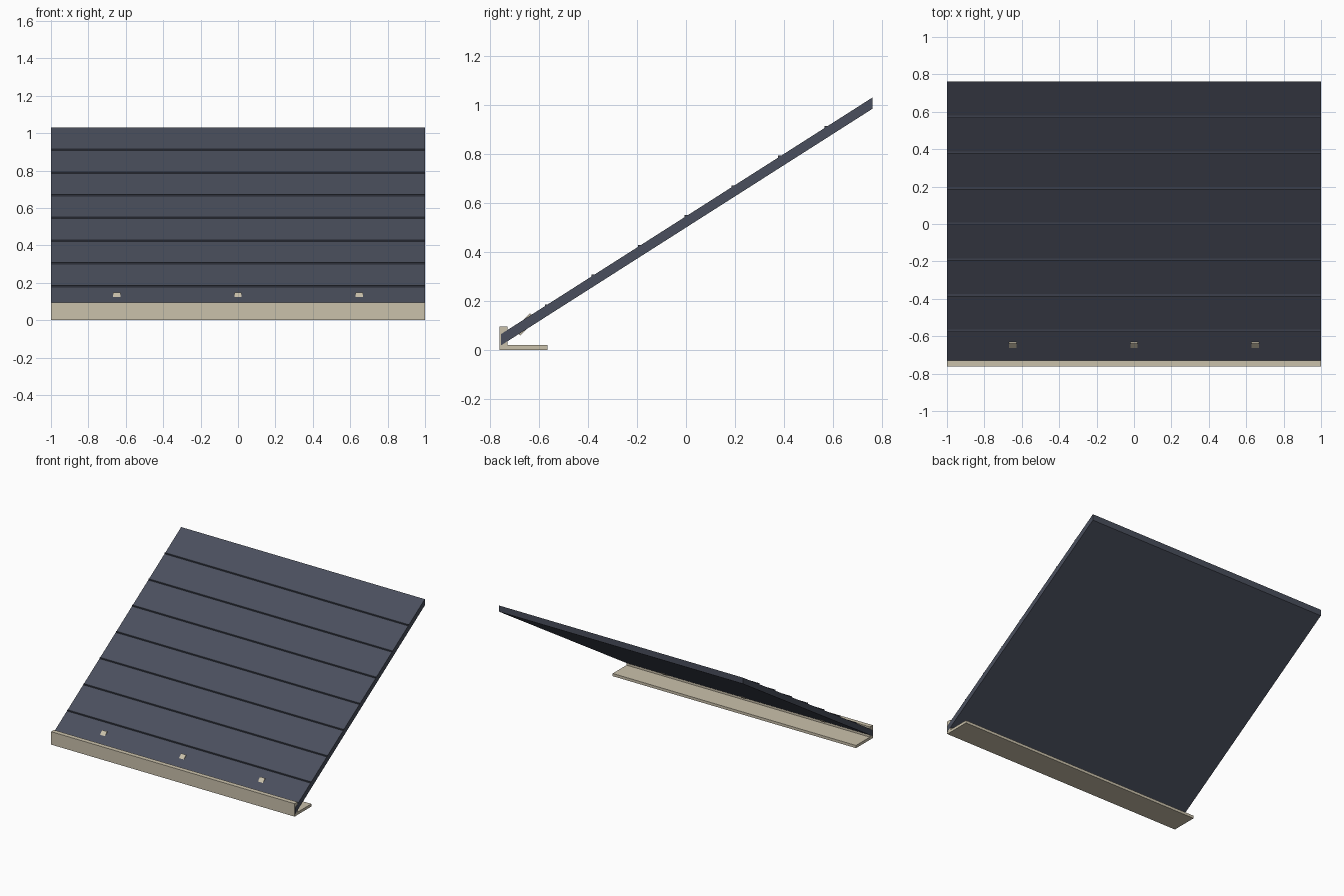
import bpy, bmesh, math

if "Cube" in bpy.data.objects:
    bpy.data.objects.remove(bpy.data.objects["Cube"])

def material(name, hex_code):
    m = bpy.data.materials.new(name)
    c = [int(hex_code[i:i + 2], 16) / 255 for i in (0, 2, 4)]
    m.diffuse_color = [v / 12.92 if v <= 0.04045 else ((v + 0.055) / 1.055) ** 2.4 for v in c] + [1]
    m.use_nodes = True
    m.node_tree.nodes["Principled BSDF"].inputs["Base Color"].default_value = m.diffuse_color
    return m

slate = material("slate blue grey", "4a4f5d")
dark_slate = material("dark slate", "3c404c")
tan = material("pale tan", "cac1ab")

def prism(name, profile, x0, x1, mat):
    """Extrude a (y, z) profile along x."""
    bm = bmesh.new()
    face = bm.faces.new([bm.verts.new((x0, y, z)) for y, z in profile])
    ext = bmesh.ops.extrude_face_region(bm, geom=[face])
    bmesh.ops.translate(bm, vec=(x1 - x0, 0, 0),
                        verts=[v for v in ext["geom"] if isinstance(v, bmesh.types.BMVert)])
    bmesh.ops.recalc_face_normals(bm, faces=bm.faces[:])
    me = bpy.data.meshes.new(name)
    bm.to_mesh(me)
    bm.free()
    me.materials.append(mat)
    ob = bpy.data.objects.new(name, me)
    bpy.context.collection.objects.link(ob)
    return ob

SLOPE = 0.637
def top(y):
    return 0.546 + SLOPE * y

# sloping roof slab with upright end faces
Y0, Y1, T = -0.757, 0.762, 0.046
prism("roof_slab", [(Y0, top(Y0) - T), (Y1, top(Y1) - T), (Y1, top(Y1)), (Y0, top(Y0))],
      -1, 1, slate)

# level course strips dividing the roof into eight rows
for k in range(1, 8):
    y = -0.763 + 0.1907 * k
    z = top(y)
    prism(f"course_strip_{k}", [(y - 0.005, z - 0.012), (y + 0.007, z - 0.012),
                                (y + 0.007, z + 0.005), (y - 0.005, z + 0.005)],
          -0.9995, 0.9995, dark_slate)

# eaves: upright fascia board and flat soffit board
prism("fascia", [(-0.763, 0), (-0.729, 0), (-0.729, 0.096), (-0.763, 0.096)],
      -0.999, 0.999, tan)
prism("soffit", [(-0.762, 0), (-0.567, 0), (-0.567, 0.02), (-0.762, 0.02)],
      -0.9985, 0.9985, tan)

# three tilted clips passing through the slab
s = math.sqrt(0.5)
for i, x in enumerate((-0.648, 0, 0.648)):
    corners = [(-0.046, -0.0175), (0.046, -0.0175), (0.046, 0.0175), (-0.046, 0.0175)]
    prof = [(-0.658 + s * (u - n), 0.104 + s * (u + n)) for u, n in corners]
    prism(f"roof_clip_{i + 1}", prof, x - 0.02, x + 0.02, tan)
